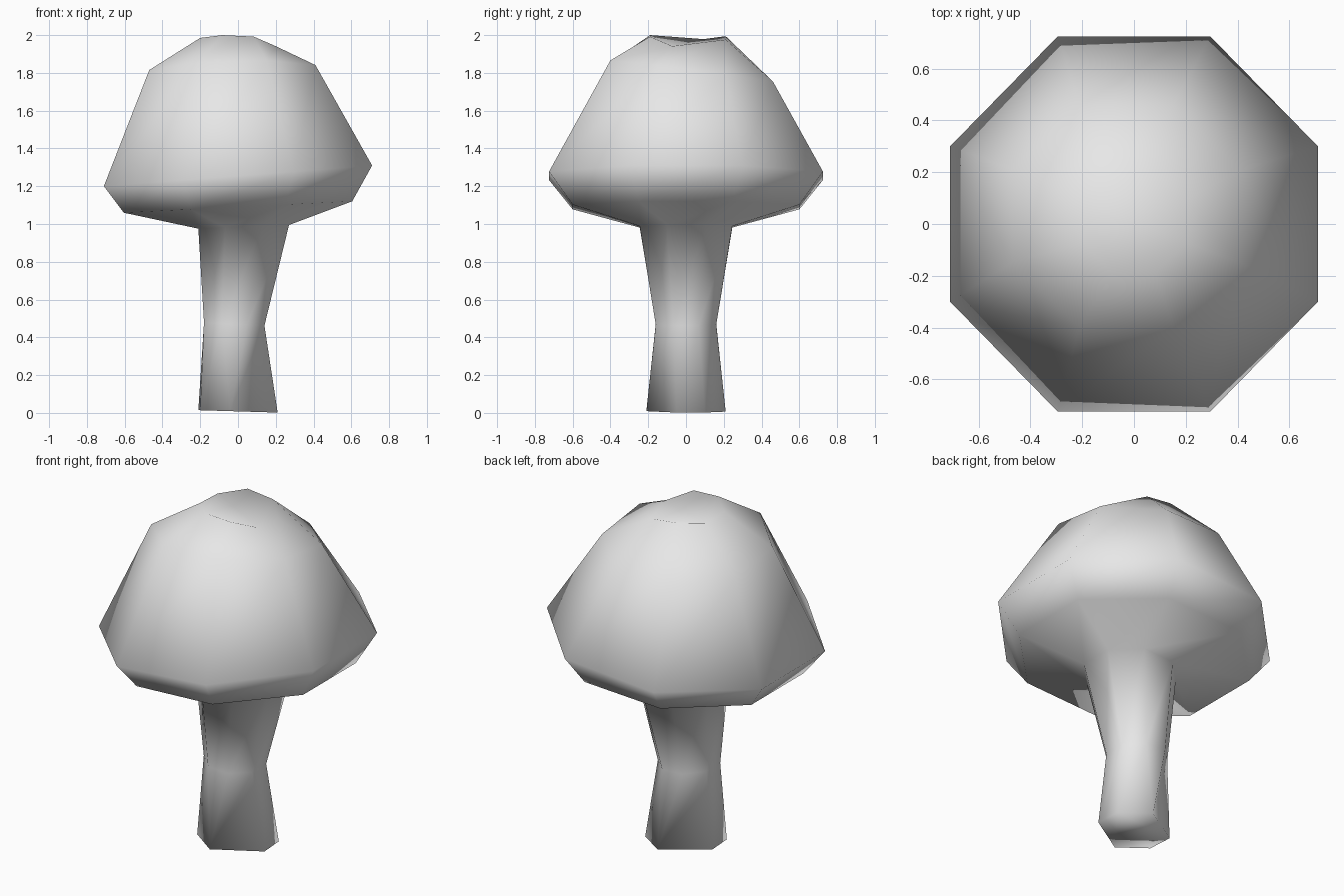
import bpy, bmesh, math

old = bpy.data.objects.get("Cube")
if old:
    bpy.data.objects.remove(old, do_unlink=True)

SIDES = 8


def ring(bm, cx, cy, rx, ry, z, tilt_x=0.0, tilt_y=0.0, bend=0.0):
    """Octagon with flat sides on the axes; rx and ry are half widths."""
    verts = []
    for i in range(SIDES):
        a = math.tau * (i + 0.5) / SIDES
        k = 1 / math.cos(math.pi / SIDES)
        x, y = rx * k * math.cos(a), ry * k * math.sin(a)
        h = min(z + tilt_x * x + tilt_y * y + bend * x * x, 2.0)
        verts.append(bm.verts.new((cx + x, cy + y, h)))
    return verts


def base_ring(bm):
    """Worn foot: the front and back pairs of corners meet in one point."""
    half = [(0.2, 0.1), (0.04, 0.21), (0.04, 0.21), (-0.21, 0.05)]
    points = half + [(-x, -y) for x, y in half]
    return [bm.verts.new((x, y, 0.008 - 0.03 * x)) for x, y in points]


bm = bmesh.new()

# Stem foot, waist and neck, then cap underside, rim, shoulder and crown
rings = [
    base_ring(bm),
    ring(bm, -0.02, 0, 0.16, 0.16, 0.47, tilt_x=-0.05),
    ring(bm, 0.03, 0, 0.24, 0.245, 0.985, tilt_x=0.04),
    ring(bm, 0, 0, 0.605, 0.6, 1.09, tilt_x=0.05),
    ring(bm, 0, 0, 0.71, 0.725, 1.255, tilt_x=0.077),
    ring(bm, -0.03, 0.03, 0.44, 0.43, 1.805, tilt_x=0.03, tilt_y=-0.13),
    ring(bm, 0, 0.01, 0.2, 0.2, 2.0, tilt_x=-0.11, tilt_y=-0.04, bend=-1.0),
]
for low, high in zip(rings, rings[1:]):
    for i in range(SIDES):
        j = (i + 1) % SIDES
        bm.faces.new((low[i], low[j], high[j], high[i]))
bm.faces.new(rings[0][::-1])
bm.faces.new(rings[-1])

bmesh.ops.remove_doubles(bm, verts=bm.verts[:], dist=0.001)
bmesh.ops.recalc_face_normals(bm, faces=bm.faces[:])
for face in bm.faces:
    face.smooth = True

mesh = bpy.data.meshes.new("mushroom")
bm.to_mesh(mesh)
bm.free()

# One plain grey for the whole body
grey = bpy.data.materials.new("light_grey")
grey.use_nodes = True
colour = (0.8, 0.8, 0.8, 1)
grey.diffuse_color = colour
grey.node_tree.nodes["Principled BSDF"].inputs["Base Color"].default_value = colour
mesh.materials.append(grey)

mushroom = bpy.data.objects.new("mushroom", mesh)
bpy.context.collection.objects.link(mushroom)
